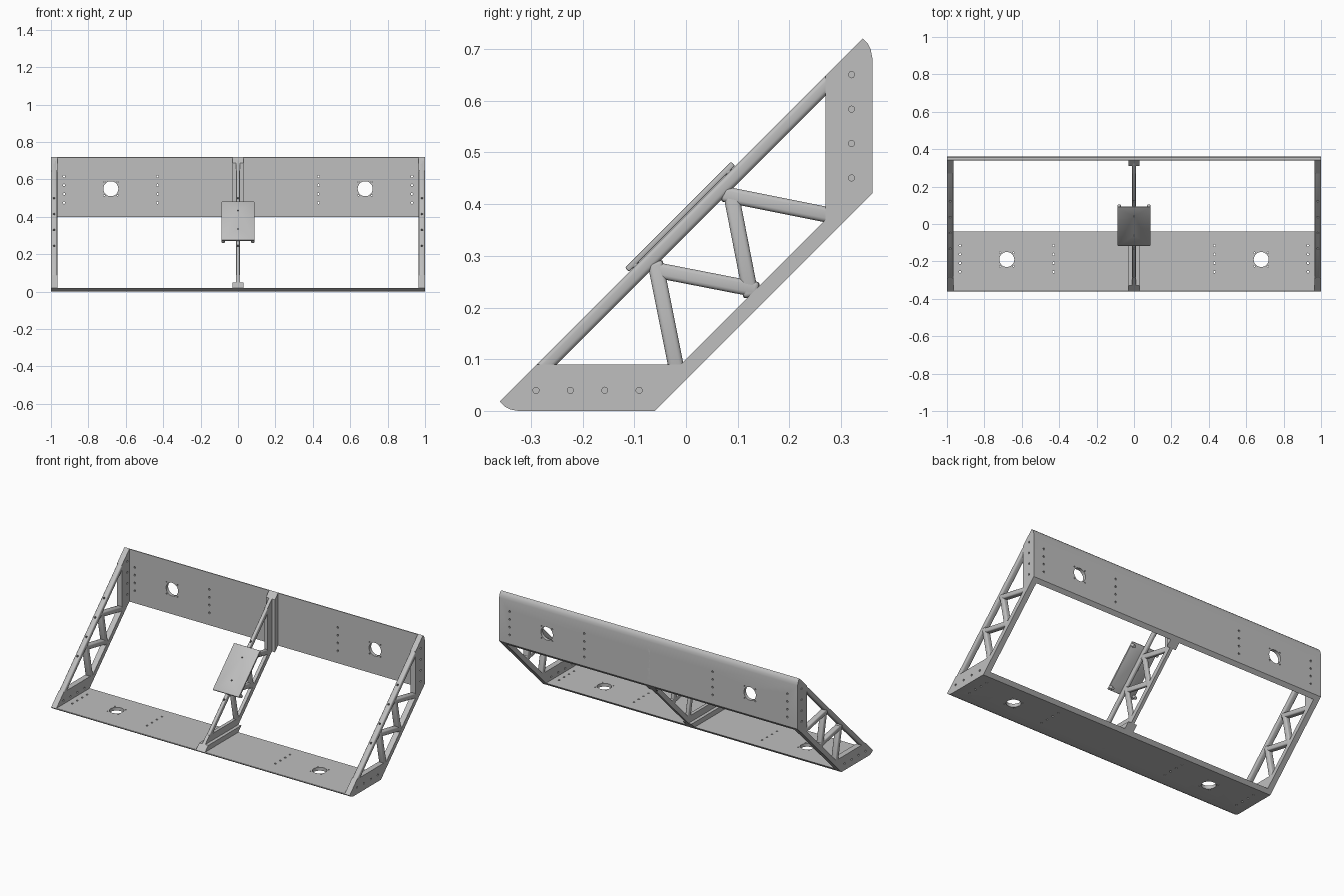
import bpy, bmesh
from mathutils import Vector, Matrix

cube = bpy.data.objects.get("Cube")
if cube:
    bpy.data.objects.remove(cube)

grey = bpy.data.materials.new("plain_grey")
grey.use_nodes = True
grey.diffuse_color = (0.52, 0.52, 0.52, 1)
grey.node_tree.nodes["Principled BSDF"].inputs["Base Color"].default_value = (0.52, 0.52, 0.52, 1)

X, Y, Z = Vector((1, 0, 0)), Vector((0, 1, 0)), Vector((0, 0, 1))
SLANT = Vector((0, 1, -1)).normalized()   # perpendicular to the sloping front


def flip(p):
    """Swap the floor side and the back side of the frame (y, z)."""
    return (0.36 - p[1], 0.36 - p[0])


def finish(name, bm):
    bmesh.ops.recalc_face_normals(bm, faces=bm.faces)
    mesh = bpy.data.meshes.new(name)
    bm.to_mesh(mesh)
    bm.free()
    mesh.materials.append(grey)
    ob = bpy.data.objects.new(name, mesh)
    bpy.context.collection.objects.link(ob)
    return ob


def apply(ob, mod):
    with bpy.context.temp_override(object=ob, active_object=ob, selected_objects=[ob]):
        bpy.ops.object.modifier_apply(modifier=mod.name)


def prism(name, pts, x0, x1, bevel=0):
    bm = bmesh.new()
    face = bm.faces.new([bm.verts.new((x0, y, z)) for y, z in pts])
    out = bmesh.ops.extrude_face_region(bm, geom=[face])
    verts = [v for v in out["geom"] if isinstance(v, bmesh.types.BMVert)]
    bmesh.ops.translate(bm, verts=verts, vec=(x1 - x0, 0, 0))
    ob = finish(name, bm)
    if bevel:
        mod = ob.modifiers.new("round", "BEVEL")
        mod.width, mod.segments = bevel, 3
        apply(ob, mod)
    return ob


def cylinder(bm, centre, axis, r, depth, sides=10):
    mat = Matrix.Translation(centre) @ axis.to_track_quat("Z", "Y").to_matrix().to_4x4()
    bmesh.ops.create_cone(bm, cap_ends=True, segments=sides, radius1=r,
                          radius2=r, depth=depth, matrix=mat)


def drill(ob, holes, axis, depth):
    """Cut round holes, each given as (centre, radius)."""
    bm = bmesh.new()
    for centre, r in holes:
        cylinder(bm, centre, axis, r, depth, 40 if r > 0.02 else 10)
    cutter = finish("cutter", bm)
    cutter.hide_render = True
    mod = ob.modifiers.new("holes", "BOOLEAN")
    mod.operation, mod.object, mod.solver = "DIFFERENCE", cutter, "EXACT"
    apply(ob, mod)
    bpy.data.objects.remove(cutter)


NOSE = [(-0.36, 0.018), (-0.351, 0.009), (-0.339, 0.003), (-0.323, 0)]
SCREW = 0.006


def each_side(pts):
    return [("floor", pts), ("back", [flip(p) for p in pts])]


# Long floor and back panels with speaker and screw holes
panel = NOSE + [(-0.06, 0), (-0.04, 0.02), (-0.358, 0.02)]
for side, pts in each_side(panel):
    ob = prism(side + "_panel", pts, -1, 1)
    spots = []
    for s in (-1, 1):
        spots.append((s * 0.68, -0.19, 0.04))
        spots += [(s * 0.68 + a * 0.036, -0.19 + b * 0.036, 0.004)
                  for a in (-1, 1) for b in (-1, 1)]
        spots += [(s * x, -0.115 - 0.047 * i, SCREW) for x in (0.43, 0.93) for i in range(4)]
    holes = []
    for x, y, r in spots:
        p = (y, 0.01) if side == "floor" else flip((y, 0.01))
        holes.append((Vector((x, *p)), r))
    drill(ob, holes, Z if side == "floor" else Y, 0.1)


def brace(name, a, b, x0, x1, bevel):
    a, b = Vector(a), Vector(b)
    d = (b - a).normalized()
    n = Vector((-d.y, d.x)) * 0.015
    prism(name, [a + n, b + n, b - n, a - n], x0, x1, bevel)


def truss(label, x0, x1, bevel):
    mid = (x0 + x1) / 2
    # Solid end blocks with a row of screw holes
    block = NOSE + [(-0.06, 0), (0.03, 0.09), (-0.288, 0.09)]
    for side, pts in each_side(block):
        ob = prism(f"{label}_{side}_block", pts, x0, x1)
        row = [(-0.29 + 0.0665 * i, 0.04) for i in range(4)]
        row = row if side == "floor" else [flip(p) for p in row]
        drill(ob, [(Vector((mid, *p)), SCREW) for p in row], X, 0.1)
    # Sloping upper and lower chords
    upper = prism(label + "_upper_chord",
                  [(-0.345, 0.033), (0.327, 0.705), (0.327, 0.667), (-0.307, 0.033)],
                  x0, x1, bevel)
    drill(upper, [(Vector((mid, z - 0.378, z)), SCREW) for z in (0.245, 0.33, 0.415, 0.5)],
          SLANT, 0.03)
    prism(label + "_lower_chord",
          [(-0.06, 0), (0.36, 0.42), (0.34, 0.44), (-0.08, 0.02)], x0, x1)
    # Zigzag braces
    for i, (a, b) in enumerate([((-0.06, 0.29), (-0.017, 0.075)),
                                ((-0.065, 0.274), (0.14, 0.234))]):
        brace(f"{label}_floor_brace_{i}", a, b, x0, x1, bevel)
        brace(f"{label}_back_brace_{i}", flip(a), flip(b), x0, x1, bevel)


truss("right_truss", -1, -0.966, 0.008)
truss("left_truss", 0.966, 1, 0.008)
truss("centre_truss", -0.01, 0.01, 0.005)

# Flanges that fix the centre truss to the panels
flange = [(-0.36, 0.018), (-0.06, 0), (-0.01, 0.05), (-0.328, 0.05)]
flange[1:2] = [(-0.35, 0.015), (-0.045, 0.015)]
for side, pts in each_side(flange):
    prism(side + "_flange", pts, -0.03, 0.03)

# Mounting plate on the sloping front, with corner posts behind
plate = prism("mounting_plate",
              [(-0.118, 0.277), (0.087, 0.482), (0.095, 0.474), (-0.11, 0.269)], -0.088, 0.088)
mod = plate.modifiers.new("round", "BEVEL")
mod.width, mod.segments = 0.003, 2
apply(plate, mod)
drill(plate, [(Vector((0, z - 0.386, z)), 0.004) for z in (0.33, 0.43)], SLANT, 0.1)
bm = bmesh.new()
for x in (-0.079, 0.079):
    for y in (-0.1, 0.08):
        cylinder(bm, Vector((x, y + 0.008, y + 0.376)), SLANT, 0.009, 0.03, 16)
finish("plate_posts", bm)

bpy.ops.object.select_all(action="DESELECT")
for ob in bpy.context.collection.objects:
    if ob.type == "MESH":
        ob.select_set(True)
        bpy.context.view_layer.objects.active = ob
bpy.ops.object.shade_smooth_by_angle(angle=0.6)
